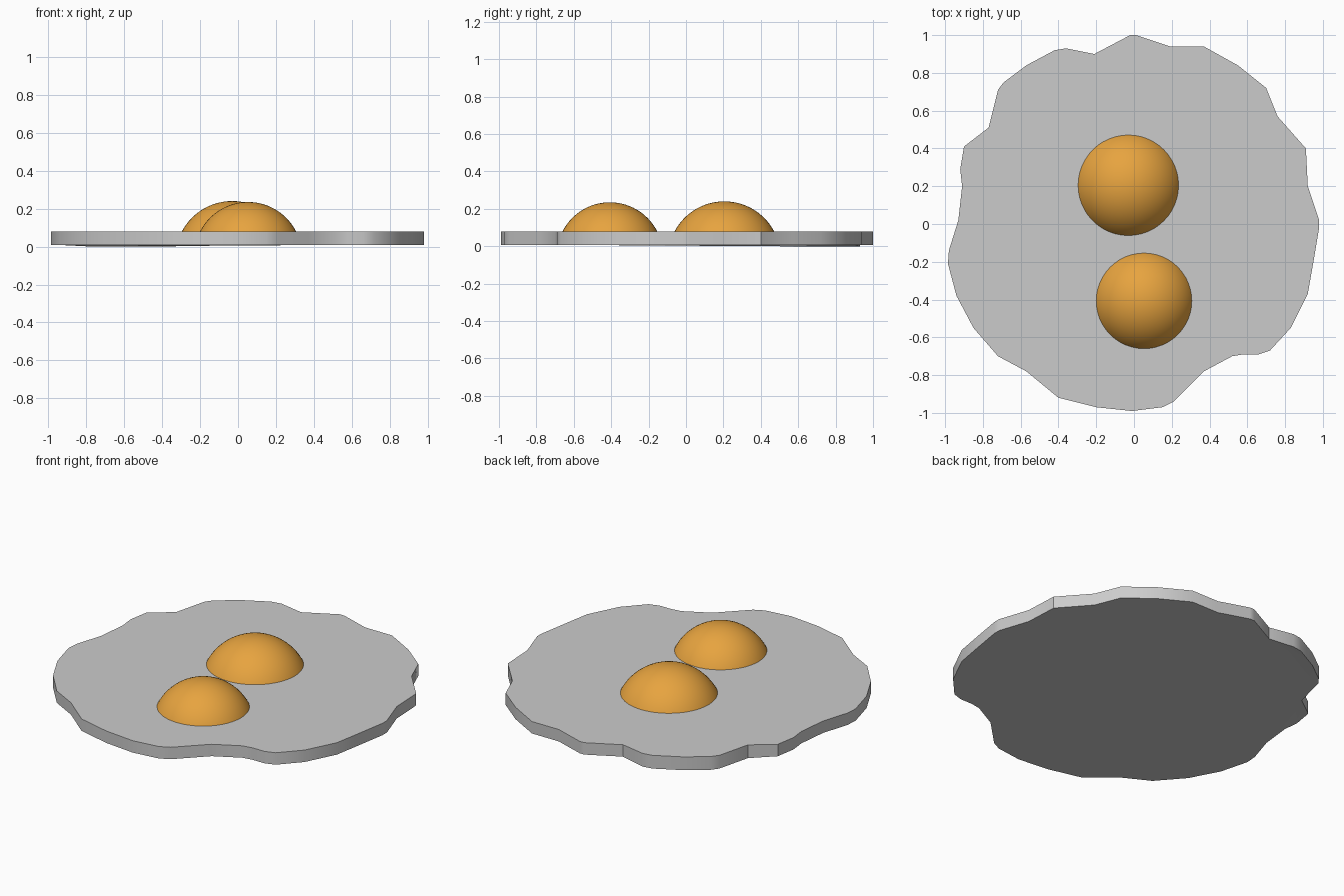
import bpy, bmesh, math

if "Cube" in bpy.data.objects:
    bpy.data.objects.remove(bpy.data.objects["Cube"])

TOP, BOTTOM = 0.08, 0.008


def make_object(name, bm, mat=None, angle=30):
    bmesh.ops.recalc_face_normals(bm, faces=bm.faces)
    mesh = bpy.data.meshes.new(name)
    bm.to_mesh(mesh)
    bm.free()
    ob = bpy.data.objects.new(name, mesh)
    bpy.context.collection.objects.link(ob)
    if mat:
        mesh.materials.append(mat)
    bpy.ops.object.select_all(action='DESELECT')
    ob.select_set(True)
    bpy.context.view_layer.objects.active = ob
    bpy.ops.object.shade_smooth_by_angle(angle=math.radians(angle))
    return ob


# Wavy outline of the egg white, clockwise from the back
outline = [
    (-0.02, 1.0), (0.01, 1.0), (0.19, 0.94), (0.37, 0.94), (0.55, 0.84),
    (0.70, 0.72), (0.76, 0.57), (0.91, 0.40), (0.92, 0.20), (0.98, 0.02),
    (0.98, -0.02), (0.95, -0.20), (0.92, -0.37), (0.83, -0.55), (0.72, -0.67),
    (0.66, -0.69), (0.58, -0.69), (0.52, -0.70), (0.37, -0.78), (0.21, -0.94),
    (0.15, -0.97), (-0.01, -0.99), (-0.20, -0.97), (-0.40, -0.92),
    (-0.57, -0.78), (-0.72, -0.70), (-0.85, -0.55), (-0.94, -0.38),
    (-0.985, -0.21), (-0.98, -0.14), (-0.93, 0.02), (-0.91, 0.20),
    (-0.92, 0.29), (-0.90, 0.41), (-0.77, 0.51), (-0.72, 0.71), (-0.69, 0.75),
    (-0.57, 0.84), (-0.42, 0.92), (-0.36, 0.93), (-0.21, 0.90),
]

# Egg white: flat slab, underside dipping slightly at the back left lobe
bm = bmesh.new()
upper = [bm.verts.new((x, y, TOP)) for x, y in outline]
lower = [bm.verts.new((x, y, 0.0 if x < -0.3 and y > 0.45 else BOTTOM))
         for x, y in outline]
n = len(outline)
for i in range(n):
    j = (i + 1) % n
    bm.faces.new((upper[i], upper[j], lower[j], lower[i]))
caps = [bm.faces.new(upper), bm.faces.new(lower)]
bmesh.ops.triangulate(bm, faces=caps)
make_object("egg_white", bm)

# Yolks: spherical domes sunk a little into the white
yolk_mat = bpy.data.materials.new("yolk_orange")
yolk_mat.diffuse_color = (0.8, 0.37, 0.05, 1)
yolk_mat.use_nodes = True
yolk_mat.node_tree.nodes["Principled BSDF"].inputs["Base Color"].default_value = yolk_mat.diffuse_color


def yolk(name, x, y, radius, height, rings=16, segs=48):
    sphere_r = (radius ** 2 + height ** 2) / (2 * height)
    cz = TOP + height - sphere_r
    end = math.acos((0.06 - cz) / sphere_r)
    bm = bmesh.new()
    profile = []
    for i in range(rings + 1):
        a = end * i / rings
        profile.append(bm.verts.new((x + sphere_r * math.sin(a), y,
                                     cz + sphere_r * math.cos(a))))
    edges = [bm.edges.new(p) for p in zip(profile, profile[1:])]
    bmesh.ops.spin(bm, geom=profile + edges, cent=(x, y, 0), axis=(0, 0, 1),
                   angle=2 * math.pi, steps=segs)
    bmesh.ops.remove_doubles(bm, verts=bm.verts, dist=1e-4)
    rim = [e for e in bm.edges if e.is_boundary]
    bmesh.ops.holes_fill(bm, edges=rim, sides=0)
    make_object(name, bm, yolk_mat)


yolk("yolk_back", -0.03, 0.205, 0.266, 0.16)
yolk("yolk_front", 0.053, -0.407, 0.253, 0.155)
